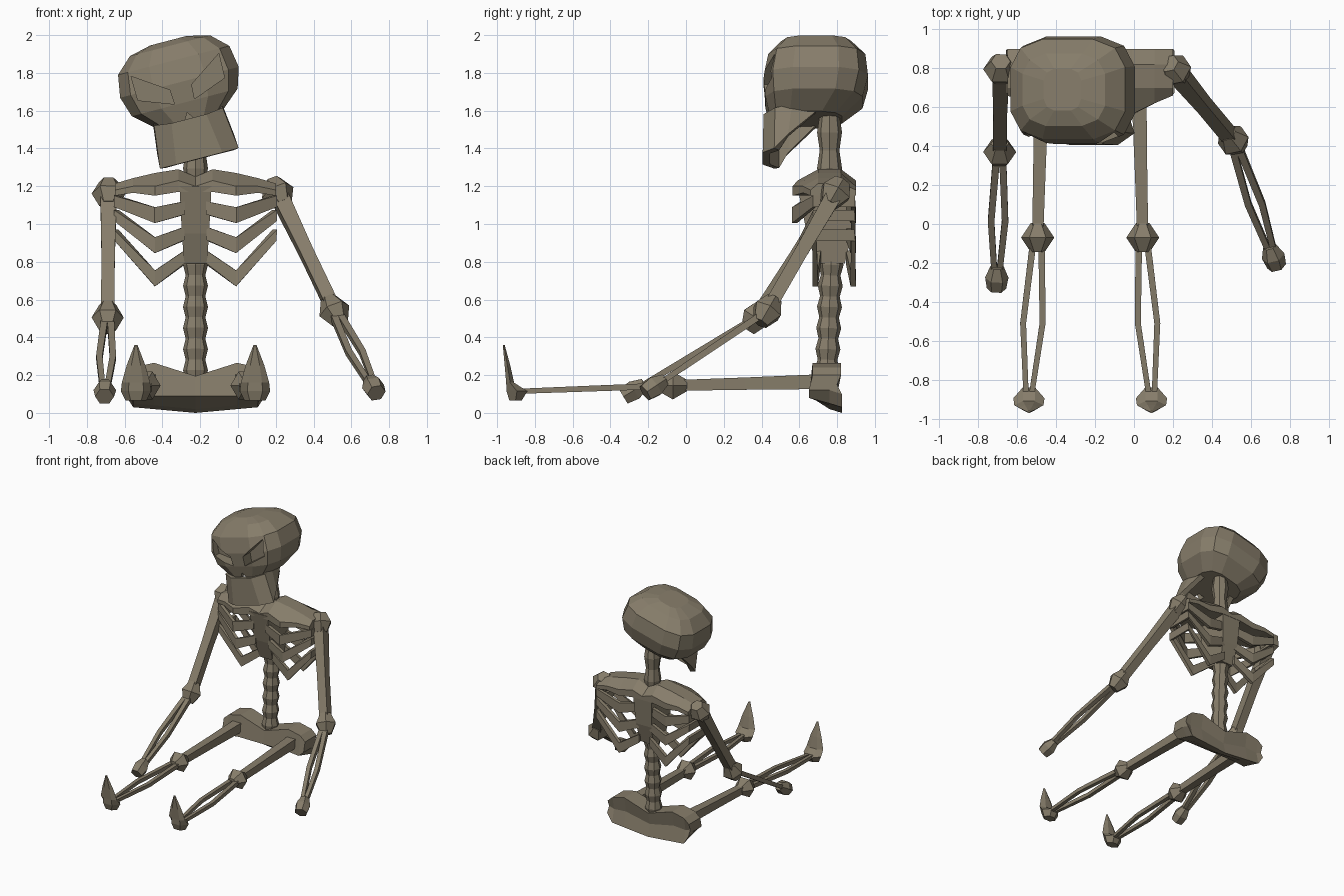
import bpy, bmesh
from math import cos, sin, pi, copysign
from mathutils import Vector

if "Cube" in bpy.data.objects:
    bpy.data.objects.remove(bpy.data.objects["Cube"])

CX = -0.225                      # centre line of the body
bone = bpy.data.materials.new("bone")
bone.diffuse_color = (0.24, 0.205, 0.145, 1)
bone.use_nodes = True
bone.node_tree.nodes["Principled BSDF"].inputs["Base Color"].default_value = bone.diffuse_color


def make(name, verts, faces):
    me = bpy.data.meshes.new(name)
    bm = bmesh.new()
    vs = [bm.verts.new(v) for v in verts]
    for f in faces:
        bm.faces.new([vs[i] for i in f])
    bmesh.ops.recalc_face_normals(bm, faces=bm.faces)
    bm.to_mesh(me)
    bm.free()
    me.materials.append(bone)
    ob = bpy.data.objects.new(name, me)
    bpy.context.collection.objects.link(ob)
    return ob


def loft(name, rings):
    n, m = len(rings[0]), len(rings)
    faces = [[r * n + i, r * n + (i + 1) % n, (r + 1) * n + (i + 1) % n, (r + 1) * n + i]
             for r in range(m - 1) for i in range(n)]
    faces += [list(range(n)), list(range((m - 1) * n, m * n))]
    return make(name, [p for r in rings for p in r], faces)


def tube(name, pts, radii, n=4):
    pts = [Vector(p) for p in pts]
    axis = (pts[-1] - pts[0]).normalized()
    ref = Vector((1, 0, 0))
    u = (ref - axis * ref.dot(axis)).normalized()
    v = axis.cross(u)
    ph = pi / 4 if n == 4 else 0
    return loft(name, [[p + r * (cos(ph + 2 * pi * i / n) * u + sin(ph + 2 * pi * i / n) * v)
                        for i in range(n)] for p, r in zip(pts, radii)])


def knob(name, c, d, length, radii, n=6):
    c, d = Vector(c), Vector(d).normalized() * length
    k = len(radii) - 1
    return tube(name, [c + d * (2 * i / k - 1) for i in range(k + 1)], radii, n)


def strip(name, tops, bottoms, thick):
    n = len(tops)
    ob = make(name, tops + bottoms, [[i, i + 1, n + i + 1, n + i] for i in range(n - 1)])
    mod = ob.modifiers.new("thickness", 'SOLIDIFY')
    mod.thickness, mod.offset = thick, 0
    return ob


def twin_bones(name, a, b, bow, r):
    # two thin bones bowing apart between joints
    a, b = Vector(a), Vector(b)
    for s in (-1, 1):
        o = Vector((s * bow, 0, 0))
        tube(name, [a + o * 0.4, a.lerp(b, 0.55) + o, b + o * 0.3], [r, r * 0.9, r * 0.8])


def tilt(ob):
    ob.location = (-0.31, 0, 1.75)
    ob.rotation_euler = (0, -0.255, 0)
    return ob


# cranium: stacked rounded rings (z, half width, front y, back y)
def head_ring(z, hw, y0, y1, n=12):
    e = 0.62
    return [(hw * copysign(abs(cos(a)) ** e, cos(a)),
             (y0 + y1) / 2 + (y1 - y0) / 2 * copysign(abs(sin(a)) ** e, sin(a)), z)
            for a in [2 * pi * (i + 0.5) / n for i in range(n)]]


k = 1.02
cranium = tilt(loft("cranium", [head_ring(z, w * k, a, b) for z, w, a, b in [
    (-0.205, 0.18, 0.44, 0.83), (-0.11, 0.29, 0.415, 0.94), (0, 0.325, 0.405, 0.97),
    (0.12, 0.305, 0.43, 0.955), (0.2, 0.22, 0.50, 0.88), (0.228, 0.1, 0.58, 0.80)]]))


# eye sockets and nose notch
def cut(name, outline, depth):
    c = tilt(loft(name, [[(x, y, z) for x, z in outline] for y in (0.3, depth)]))
    c.hide_render = True
    c.hide_viewport = True
    c.display_type = 'WIRE'
    m = cranium.modifiers.new(name, 'BOOLEAN')
    m.operation, m.object, m.solver = 'DIFFERENCE', c, 'EXACT'


for s in (-1, 1):
    cut("eye_cutter", [(s * x, z) for x, z in
                       [(0.24, 0.095), (0.06, -0.027), (0.055, -0.105), (0.237, -0.037)]], 0.51)
cut("nose_cutter", [(-0.035, -0.22), (0.035, -0.22), (0, -0.165)], 0.5)

# jaw: curved plate sweeping up at the back
half_top = [(0.09, 0.43, -0.2), (0.17, 0.48, -0.19), (0.17, 0.56, -0.17), (0.15, 0.69, -0.17)]
half_low = [(0.12, 0.425, -0.418), (0.2, 0.48, -0.418), (0.19, 0.54, -0.34), (0.15, 0.69, -0.2)]
both = lambda h: [(-x, y, z) for x, y, z in reversed(h)] + h
tilt(strip("jaw", both(half_top), both(half_low), 0.04))


# neck and lower spine: beaded columns
def beads(name, z0, z1, y0, y1, count):
    pts, rad = [], []
    for i in range(2 * count + 1):
        t = i / (2 * count)
        pts.append((CX, y0 + (y1 - y0) * t, z0 + (z1 - z0) * t))
        rad.append(0.066 if i % 2 else 0.052)
    tube(name, pts, rad, 8)


beads("neck", 1.2, 1.58, 0.76, 0.76, 2)
beads("lower_spine", 0.17, 0.84, 0.745, 0.77, 6)

# breast column
loft("chest_column", [[(CX + sx * w, y, z) for sx, y in ((-1, a), (1, a), (1, b), (-1, b))]
                      for z, w, a, b in [(0.79, 0.06, 0.69, 0.84), (0.95, 0.072, 0.64, 0.88),
                                         (1.2, 0.085, 0.59, 0.9)]])

# shoulder girdle: (offset, front y, bottom z, edge z, ridge z)
half = [(0.09, 0.59, 1.17, 1.23, 1.29), (0.215, 0.565, 1.15, 1.20, 1.27),
        (0.33, 0.62, 1.165, 1.20, 1.243), (0.425, 0.66, 1.15, 1.18, 1.215)]
secs = [(-d, *r) for d, *r in reversed(half)] + [(0, 0.6, 1.17, 1.2, 1.25)] + half
loft("shoulder_girdle", [[(CX + d, y, z) for y, z in (
    (f, zb), (f, ze), (0.7, zt), (0.82, zt), (0.9, ze), (0.9, zb))] for d, f, zb, ze, zt in secs])

# ribs: V-shaped bands front and back (inner z, low z, outer z, front y, inner front y)
for s in (-1, 1):
    for zi, zl, zo, yf, yi in [(1.085, 1.047, 1.12, 0.575, 0.62), (0.95, 0.888, 1.045, 0.615, 0.65),
                               (0.825, 0.712, 0.94, 0.685, 0.70)]:
        path = [(0.06, yi, zi), (0.215, yf, zl), (0.42, 0.68, zo), (0.42, 0.885, zo),
                (0.215, 0.885, zl), (0.05, 0.86, zi)]
        hs = [0.034, 0.042, 0.03, 0.03, 0.042, 0.034]
        strip("rib", [(CX + s * x, y, z + h) for (x, y, z), h in zip(path, hs)],
              [(CX + s * x, y, z - h) for (x, y, z), h in zip(path, hs)], 0.028)

# pelvis: (offset, bottom z, front low z, top z)
half = [(0.22, 0.02, 0.09, 0.265), (0.33, 0.03, 0.08, 0.24), (0.375, 0.1, 0.12, 0.2)]
secs = [(-d, *r) for d, *r in reversed(half)] + [(0, 0.0, 0.09, 0.195)] + half
loft("pelvis", [[(CX + d, y, z) for y, z in (
    (0.65, f), (0.67, t), (0.82, t), (0.80, (b + t) / 2), (0.825, b), (0.76, b + 0.02))]
    for d, b, f, t in secs])

# arms: shoulder, elbow, hand
for side, sh, el, ha in [("right", (0.21, 0.79, 1.165), (0.51, 0.43, 0.54), (0.715, -0.165, 0.14)),
                         ("left", (-0.685, 0.795, 1.16), (-0.69, 0.37, 0.505), (-0.705, -0.275, 0.12))]:
    S, E, H = Vector(sh), Vector(el), Vector(ha)
    knob(side + "_shoulder", S, E - S, 0.075, [0.05, 0.09, 0.05])
    tube(side + "_upper_arm", [S, S.lerp(E, 0.5), E], [0.062, 0.05, 0.05])
    knob(side + "_elbow", E, E - S, 0.08, [0.045, 0.085, 0.045])
    twin_bones(side + "_forearm", E, H, 0.036, 0.026)
    knob(side + "_hand", H, H - E, 0.065, [0.035, 0.06, 0.05])

# legs and feet
for side, s in (("right", 1), ("left", -1)):
    hip, knee, ankle = [(CX + s * d, y, z) for d, y, z in
                        [(0.25, 0.70, 0.165), (0.27, -0.07, 0.145), (0.315, -0.87, 0.115)]]
    tube(side + "_thigh", [hip, Vector(hip).lerp(Vector(knee), 0.5), knee], [0.055, 0.046, 0.04])
    knob(side + "_knee", knee, (0, -1, 0), 0.075, [0.035, 0.085, 0.035])
    twin_bones(side + "_shin", knee, ankle, 0.05, 0.024)
    loft(side + "_foot", [[(CX + s * 0.315 + dx * w, y, z) for dx, y in (
        (-1, (a + b) / 2), (-0.5, a), (0.5, a), (1, (a + b) / 2), (0.4, b), (-0.4, b))]
        for z, w, a, b in [(0.065, 0.055, -0.935, -0.87), (0.115, 0.08, -0.95, -0.84),
                           (0.16, 0.075, -0.952, -0.91), (0.25, 0.05, -0.96, -0.93),
                           (0.36, 0.008, -0.97, -0.96)]])
